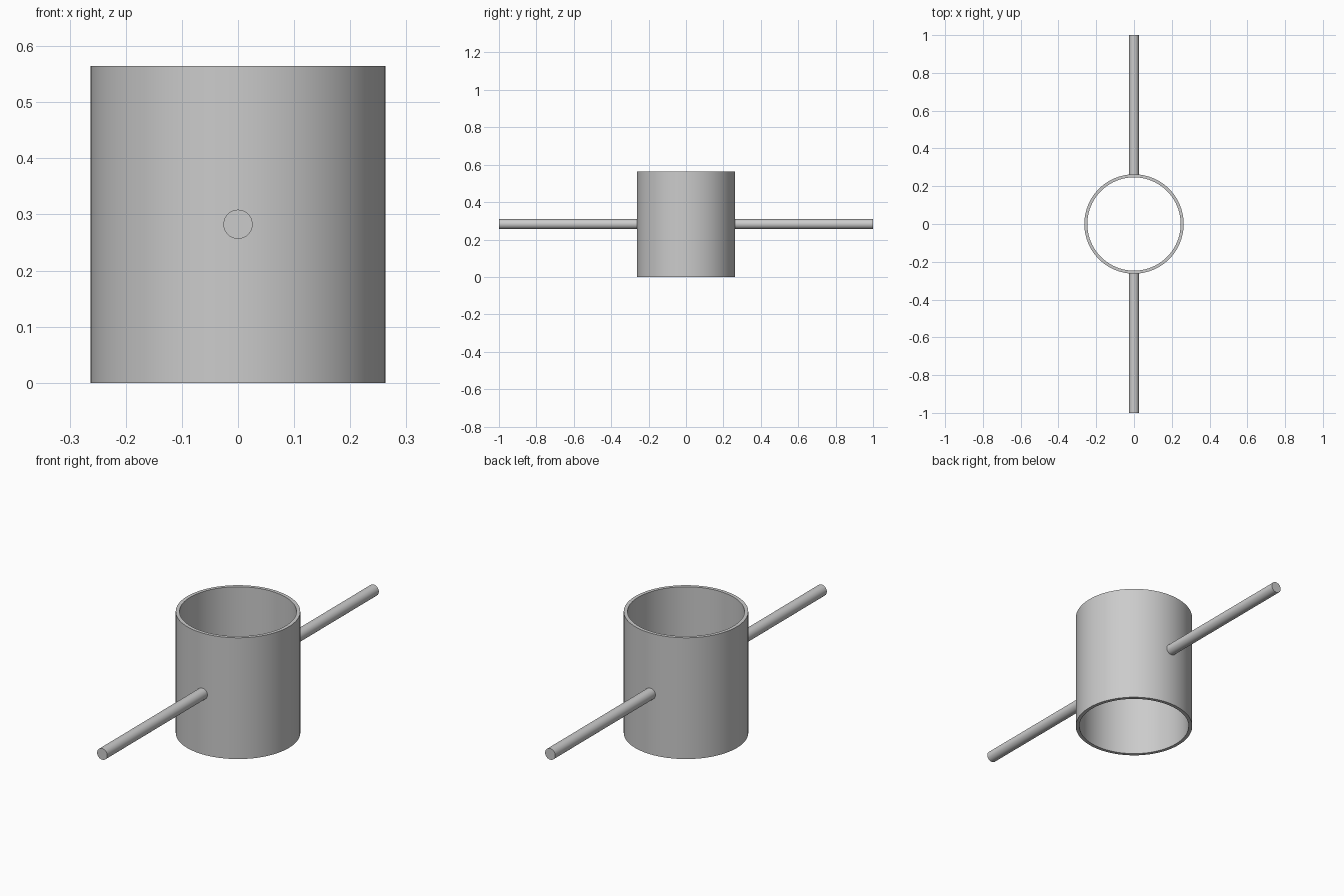
import bpy
import bmesh
from math import pi, radians
from mathutils import Vector

if "Cube" in bpy.data.objects:
    bpy.data.objects.remove(bpy.data.objects["Cube"], do_unlink=True)

HEIGHT = 0.565
OUTER, INNER = 0.263, 0.247
ROD_RADIUS = 0.026

# Single grey finish
grey = bpy.data.materials.new("plain_grey")
grey.use_nodes = True
colour = (0.6, 0.6, 0.6, 1)
grey.diffuse_color = colour
grey.node_tree.nodes["Principled BSDF"].inputs["Base Color"].default_value = colour


def finish(obj):
    obj.data.materials.append(grey)
    bpy.ops.object.select_all(action="DESELECT")
    obj.select_set(True)
    bpy.context.view_layer.objects.active = obj
    bpy.ops.object.shade_smooth_by_angle(angle=radians(30))


# Open tube: rectangular wall section spun around z
bm = bmesh.new()
section = [(INNER, 0), (OUTER, 0), (OUTER, HEIGHT), (INNER, HEIGHT)]
verts = [bm.verts.new((r, 0, z)) for r, z in section]
edges = [bm.edges.new((verts[i], verts[(i + 1) % 4])) for i in range(4)]
bmesh.ops.spin(bm, geom=verts + edges, axis=Vector((0, 0, 1)),
               cent=Vector(), angle=2 * pi, steps=96)
bmesh.ops.remove_doubles(bm, verts=bm.verts, dist=0.0001)
bmesh.ops.recalc_face_normals(bm, faces=bm.faces)
mesh = bpy.data.meshes.new("tube")
bm.to_mesh(mesh)
bm.free()
tube = bpy.data.objects.new("tube", mesh)
bpy.context.collection.objects.link(tube)
finish(tube)

# Rods reaching out from the wall, front and back
start = (OUTER + INNER) / 2
for name, side in (("front_rod", -1), ("back_rod", 1)):
    bpy.ops.mesh.primitive_cylinder_add(
        vertices=48, radius=ROD_RADIUS, depth=1 - start,
        location=(0, side * (1 + start) / 2, HEIGHT / 2),
        rotation=(pi / 2, 0, 0))
    rod = bpy.context.object
    rod.name = name
    finish(rod)
